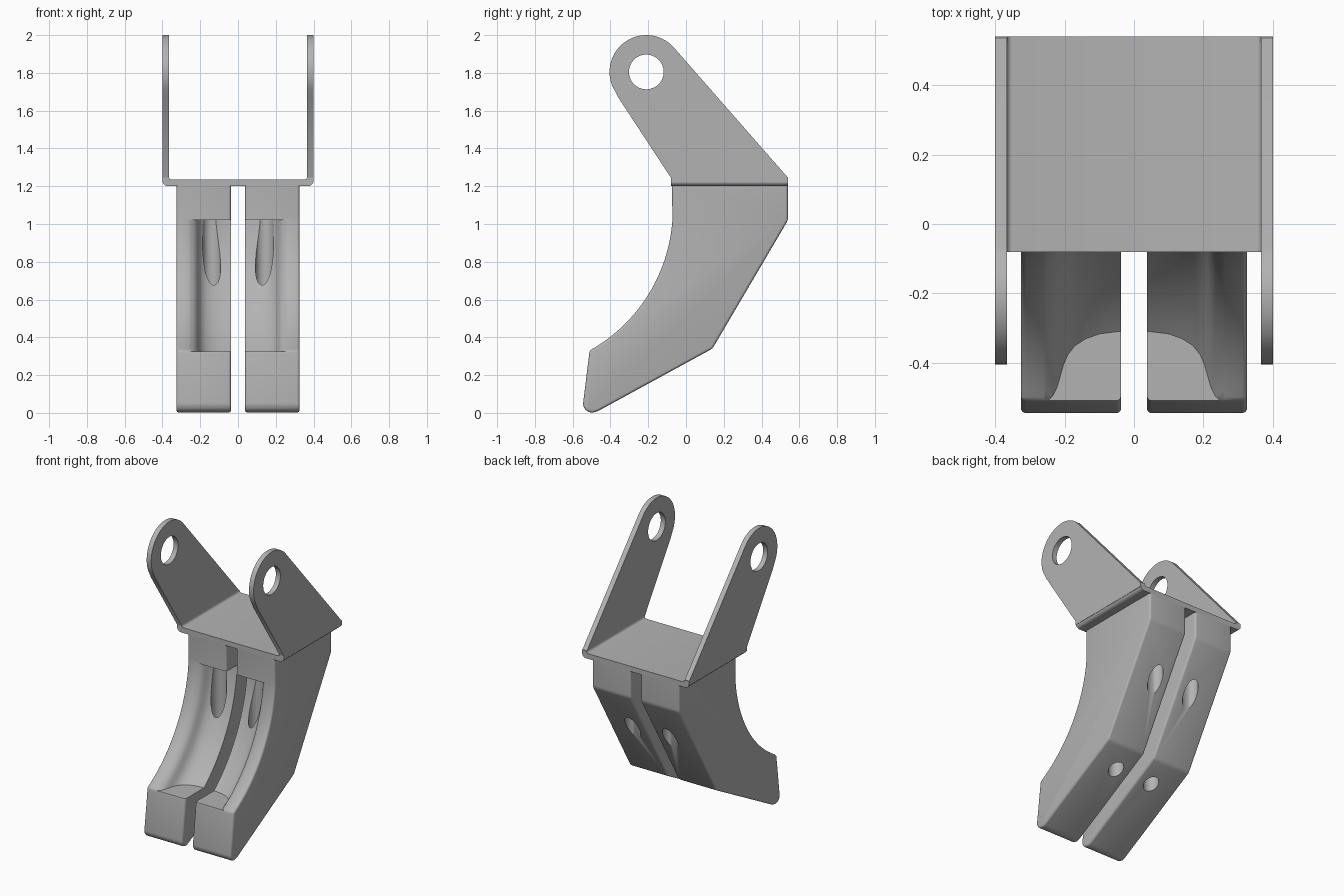
import bpy, bmesh, math

if "Cube" in bpy.data.objects:
    bpy.data.objects.remove(bpy.data.objects["Cube"])

grey = bpy.data.materials.new("plain grey")
grey.diffuse_color = (0.45, 0.45, 0.45, 1)
grey.use_nodes = True
grey.node_tree.nodes["Principled BSDF"].inputs["Base Color"].default_value = grey.diffuse_color

YC, ZC, R = -0.929, 1.08, 0.859      # centre and radius of the concave gripping arc


def finish(name, bm, material=True):
    bmesh.ops.recalc_face_normals(bm, faces=bm.faces)
    me = bpy.data.meshes.new(name)
    bm.to_mesh(me)
    bm.free()
    ob = bpy.data.objects.new(name, me)
    bpy.context.collection.objects.link(ob)
    if material:
        me.materials.append(grey)
    return ob


def prism(points, to3d, a, b):
    """Extrude a 2D outline between a and b along the axis chosen by to3d."""
    bm = bmesh.new()
    face = bm.faces.new([bm.verts.new(to3d(p, a)) for p in points])
    new = bmesh.ops.extrude_face_region(bm, geom=[face])["geom"]
    shift = [q - p for p, q in zip(to3d((0, 0), a), to3d((0, 0), b))]
    bmesh.ops.translate(bm, verts=[v for v in new if isinstance(v, bmesh.types.BMVert)], vec=shift)
    return bm


def along_x(p, t):
    return (t, p[0], p[1])


def along_y(p, t):
    return (p[0], t, p[1])


def along_z(p, t):
    return (p[0], p[1], t)


def arc(cx, cy, r, a0, a1, n):
    return [(cx + r * math.cos(math.radians(a0 + (a1 - a0) * i / n)),
             cy + r * math.sin(math.radians(a0 + (a1 - a0) * i / n))) for i in range(n + 1)]


def apply(ob, kind, **settings):
    bpy.context.view_layer.objects.active = ob
    mod = ob.modifiers.new(kind, kind)
    for key, value in settings.items():
        setattr(mod, key, value)
    bpy.ops.object.modifier_apply(modifier=mod.name)


def cut(ob, cutter):
    apply(ob, 'BOOLEAN', object=cutter, operation='DIFFERENCE', solver='EXACT')
    bpy.data.objects.remove(cutter)


def smooth(ob, angle=35):
    bpy.ops.object.select_all(action='DESELECT')
    ob.select_set(True)
    bpy.context.view_layer.objects.active = ob
    bpy.ops.object.shade_smooth_by_angle(angle=math.radians(angle))


# Bracket base: folded sheet with rounded bends
section = (arc(0.37, 1.23, 0.03, 0, -90, 6) + arc(-0.37, 1.23, 0.03, -90, -180, 6)
           + [(-0.4, 1.25), (-0.366, 1.25)] + arc(-0.351, 1.25, 0.015, 180, 270, 4)
           + arc(0.351, 1.25, 0.015, 270, 360, 4) + [(0.4, 1.25)])
base = finish("bracket_base", prism(section, along_y, -0.08, 0.54))
smooth(base)

# Bracket arms: tapered lugs with a pivot hole
outline = (arc(-0.21, 1.805, 0.195, 40, 205, 40)
           + [(-0.375, 1.702), (-0.36, 1.672), (-0.08, 1.245), (-0.08, 1.22), (0.54, 1.22), (0.54, 1.245)])
arms = finish("bracket_arms", prism(outline, along_x, 0.366, 0.4))
cut(arms, finish("pivot_cutter",
                 prism(arc(-0.21, 1.805, 0.092, 0, 352.5, 47), along_x, 0.3, 0.5), False))
apply(arms, 'MIRROR')
smooth(arms)

# Jaw fingers: side profile with a concave front
front = []
for i in range(33):
    z = 0.33 + (1.03 - 0.33) * i / 32
    front.append((YC + math.sqrt(R * R - (ZC - z) ** 2), z))
profile = [(-0.075, 1.2), (0.54, 1.2), (0.54, 1.02), (0.14, 0.34), (-0.465, 0.01),
           (-0.495, 0.0), (-0.525, 0.008), (-0.543, 0.03), (-0.545, 0.05)] + front
bm = prism(profile, along_x, 0.037, 0.326)
bm.normal_update()
rounded = [e for e in bm.edges
           if all(v.co.z < 1.19 for v in e.verts) and e.calc_face_angle(0) > math.radians(25)]
rounded += [e for e in bm.edges            # side edges just under the bracket
            if abs(e.verts[0].co.z - e.verts[1].co.z) > 0.1
            and max(v.co.z for v in e.verts) > 1.19]
bmesh.ops.bevel(bm, geom=list(set(rounded)), offset=0.024, offset_type='OFFSET', segments=4,
                profile=0.5, affect='EDGES', clamp_overlap=True)
jaws = finish("jaw_fingers", bm)

# Groove: swept channel, each pair is (x, depth behind the front arc)
depths = [(0, 0.118), (0.05, 0.117), (0.1, 0.113), (0.14, 0.104), (0.17, 0.092), (0.19, 0.077),
          (0.203, 0.06), (0.213, 0.04), (0.222, 0.024), (0.235, 0.011), (0.255, 0.002),
          (0.275, -0.006)]
bm = bmesh.new()
rings = []
for i in range(37):
    z = 0.325 + (1.02 - 0.325) * i / 36
    pts = [(x, YC + math.sqrt((R + d) ** 2 - (ZC - z) ** 2)) for x, d in depths]
    pts += [(0.275, -0.9), (0, -0.9)]
    rings.append([bm.verts.new((x, y, z)) for x, y in pts])
n = len(rings[0])
for lo, hi in zip(rings, rings[1:]):
    for j in range(n):
        k = (j + 1) % n
        bm.faces.new((lo[j], lo[k], hi[k], hi[j]))
bm.faces.new(rings[0])
bm.faces.new(rings[-1])
cut(jaws, finish("groove_cutter", bm, False))

# Vertical screw holes: one breaking into the groove, one in the sloped back
for y in (-0.005, 0.37):
    cut(jaws, finish("screw_cutter",
                     prism(arc(0.14, y, 0.048, 0, 348.75, 31), along_z, -0.1, 1.16), False))
apply(jaws, 'MIRROR')
smooth(jaws)
